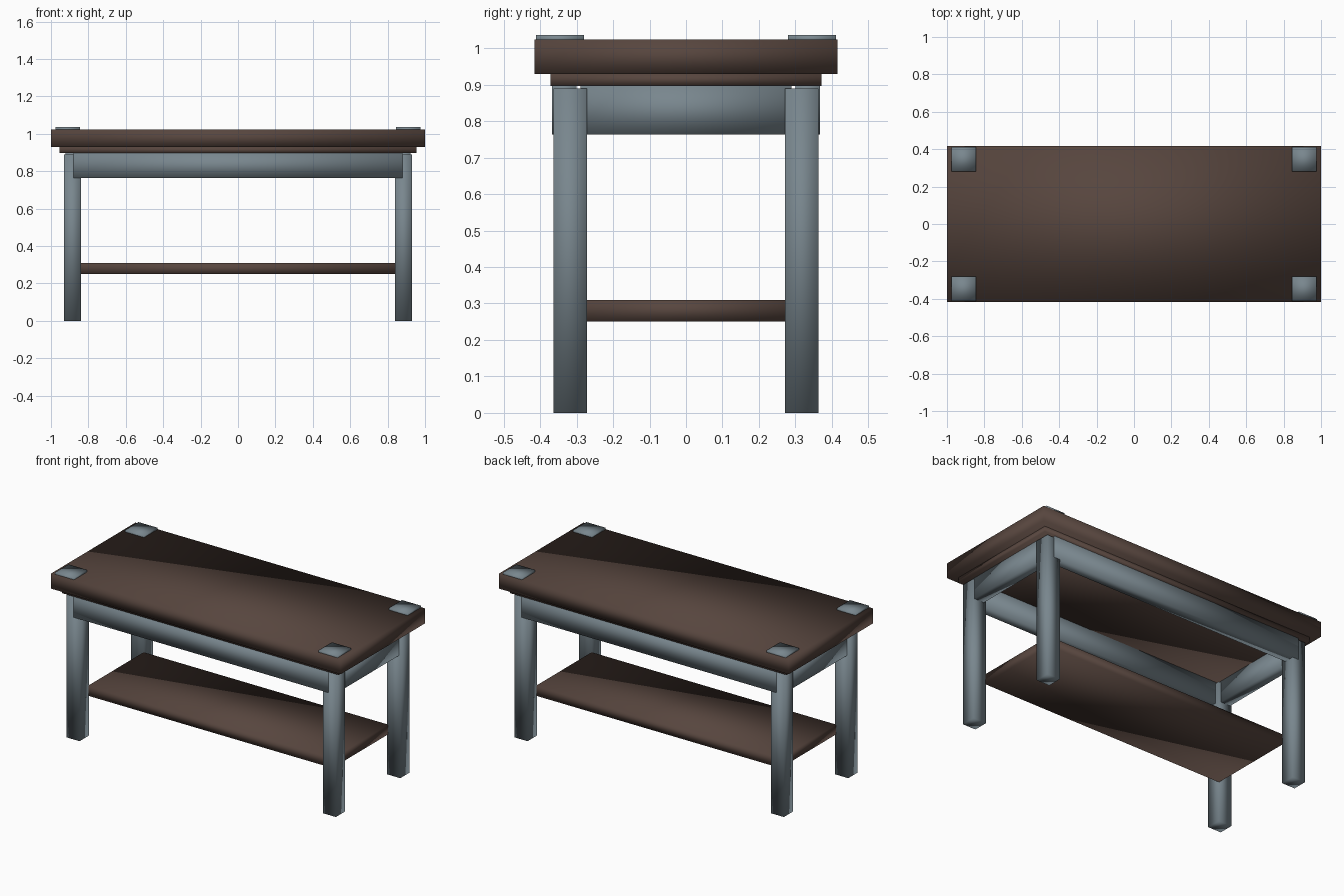
import bpy
import bmesh
from mathutils import Vector

if "Cube" in bpy.data.objects:
    bpy.data.objects.remove(bpy.data.objects["Cube"])


def material(name, rgb):
    m = bpy.data.materials.new(name)
    m.diffuse_color = (*rgb, 1.0)
    m.use_nodes = True
    m.node_tree.nodes["Principled BSDF"].inputs["Base Color"].default_value = m.diffuse_color
    return m


WOOD = material("dark brown wood", (0.095, 0.060, 0.048))
STEEL = material("blue grey metal", (0.19, 0.24, 0.27))


def box(name, lo, hi, mat):
    """Box between two opposite corners, with softly shaded faces."""
    lo, hi = Vector(lo), Vector(hi)
    bm = bmesh.new()
    bmesh.ops.create_cube(bm, size=1.0)
    bmesh.ops.scale(bm, vec=hi - lo, verts=bm.verts)
    for f in bm.faces:
        f.smooth = True
    me = bpy.data.meshes.new(name)
    bm.to_mesh(me)
    bm.free()
    me.materials.append(mat)
    ob = bpy.data.objects.new(name, me)
    ob.location = (lo + hi) / 2
    bpy.context.collection.objects.link(ob)
    return ob


def mirrored(name, lo, hi, mat, sx, sy):
    """Box given in the +x +y quarter, flipped by the signs."""
    xs = sorted((lo[0] * sx, hi[0] * sx))
    ys = sorted((lo[1] * sy, hi[1] * sy))
    return box(name, (xs[0], ys[0], lo[2]), (xs[1], ys[1], hi[2]), mat)


# Table top, the thinner board beneath it, and the lower shelf
box("table_top", (-1, -0.416, 0.93), (1, 0.416, 1.024), WOOD)
box("under_board", (-0.955, -0.372, 0.897), (0.955, 0.372, 0.93), WOOD)
box("lower_shelf", (-0.845, -0.276, 0.25), (0.845, 0.276, 0.31), WOOD)

# Legs and corner plates
for sx, side in ((-1, "left"), (1, "right")):
    for sy, end in ((-1, "front"), (1, "back")):
        mirrored(f"{end}_{side}_leg", (0.84, 0.272, 0),
                 (0.93, 0.363, 0.889), STEEL, sx, sy)
        mirrored(f"{end}_{side}_corner_plate", (0.845, 0.28, 1.015),
                 (0.975, 0.411, 1.036), STEEL, sx, sy)

# Long aprons stand slightly proud of the legs
for sy, end in ((-1, "front"), (1, "back")):
    mirrored(f"{end}_apron", (-0.88, 0.300, 0.764),
             (0.88, 0.367, 0.898), STEEL, 1, sy)

# Short aprons between the legs
for sx, side in ((-1, "left"), (1, "right")):
    mirrored(f"{side}_apron", (0.855, -0.29, 0.764),
             (0.922, 0.29, 0.898), STEEL, sx, 1)
